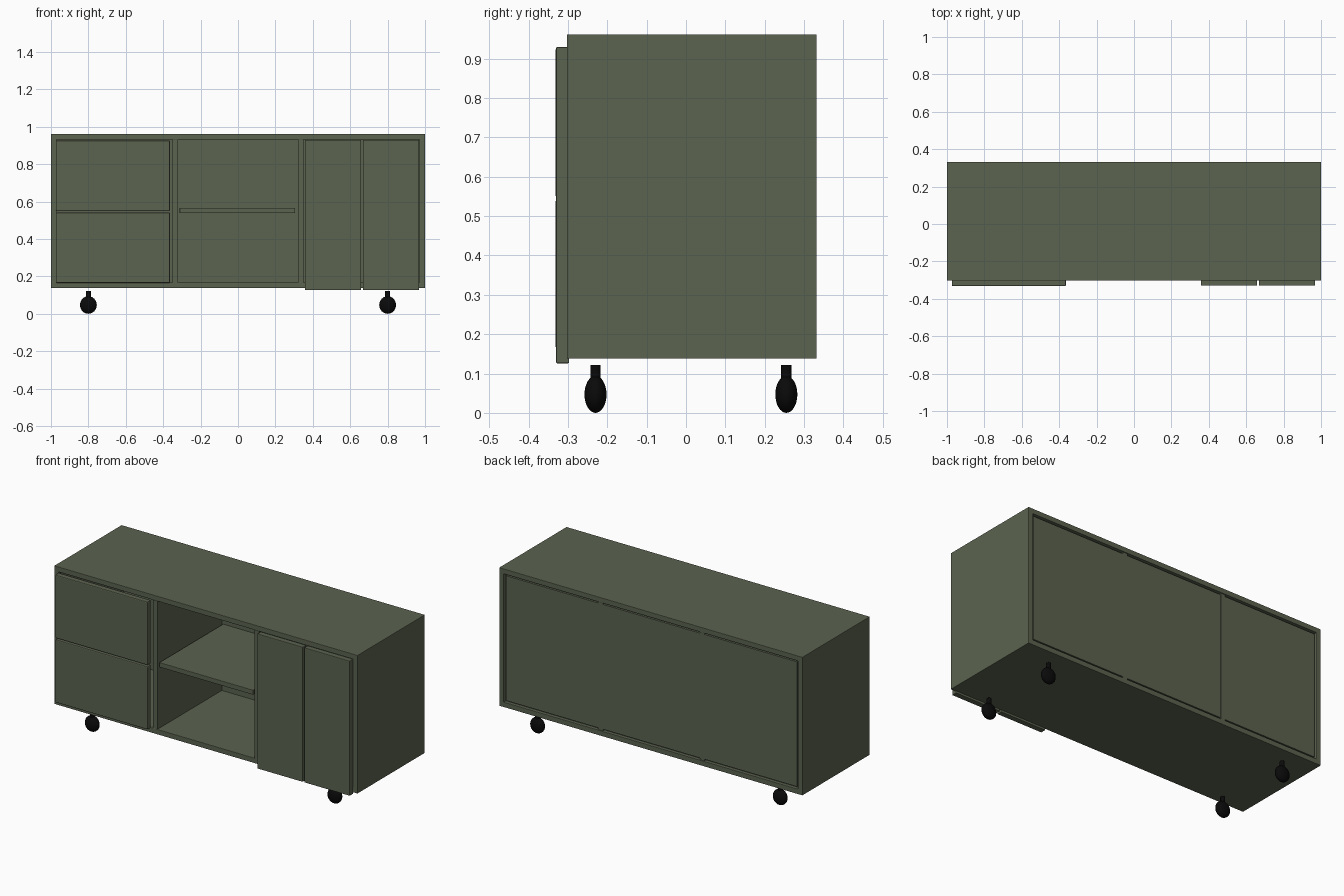
import bpy
import bmesh
from mathutils import Matrix

cube = bpy.data.objects.get("Cube")
if cube:
    bpy.data.objects.remove(cube, do_unlink=True)


def material(name, colour, roughness):
    mat = bpy.data.materials.new(name)
    mat.use_nodes = True
    mat.diffuse_color = colour
    shader = mat.node_tree.nodes["Principled BSDF"]
    shader.inputs["Base Color"].default_value = colour
    shader.inputs["Roughness"].default_value = roughness
    return mat


green = material("olive green", (0.105, 0.125, 0.079, 1), 0.6)
black = material("black rubber", (0.003, 0.003, 0.003, 1), 0.6)


def add_object(name, bm, mat):
    mesh = bpy.data.meshes.new(name)
    bm.to_mesh(mesh)
    bm.free()
    mesh.materials.append(mat)
    obj = bpy.data.objects.new(name, mesh)
    bpy.context.collection.objects.link(obj)
    return obj


def panel(name, x, y, z, bevel=0.0):
    """Box spanning the given (low, high) ranges, with optional softened edges."""
    centre = [(a + b) / 2 for a, b in (x, y, z)]
    size = [b - a for a, b in (x, y, z)]
    bm = bmesh.new()
    bmesh.ops.create_cube(bm, size=1, matrix=Matrix.LocRotScale(centre, None, size))
    obj = add_object(name, bm, green)
    if bevel:
        mod = obj.modifiers.new("soft edges", "BEVEL")
        mod.width = bevel
        mod.segments = 2
    return obj


# Carcass: outer boards and two dividers
T = 0.03
FRONT, BACK, BOTTOM, TOP = -0.303, 0.332, 0.138, 0.962
DEPTH = (FRONT, BACK)
INNER = (BOTTOM + T, TOP - T)
panel("top_board", (-1, 1), DEPTH, (TOP - T, TOP), 0.002)
panel("bottom_board", (-1, 1), DEPTH, (BOTTOM, BOTTOM + T), 0.002)
for side, s in (("right", -1), ("left", 1)):
    panel(side + "_side", sorted((s, s * (1 - T))), DEPTH, (BOTTOM, TOP), 0.002)
    panel(side + "_divider", sorted((s * 0.32, s * 0.35)), (FRONT, 0.327), INNER)

# Back: thin sheet with a raised panel, leaving a narrow groove around it
panel("back_sheet", (T - 1, 1 - T), (0.305, 0.312), INNER)
panel("back_panel", (-0.96, 0.96), (0.31, 0.326), (INNER[0] + 0.01, INNER[1] - 0.01))

# Open shelf in the middle bay
panel("shelf", (-0.312, 0.306), (-0.295, 0.306), (0.538, 0.566), 0.002)

# Drawer fronts and overhanging doors
for name, z in (("lower", (0.165, 0.541)), ("upper", (0.549, 0.926))):
    panel(name + "_drawer_front", (-0.974, -0.364), (-0.332, -0.299), z, 0.005)
for name, x in (("right", (0.358, 0.658)), ("left", (0.668, 0.968))):
    panel(name + "_door", x, (-0.33, -0.297), (0.126, 0.93), 0.003)


# Casters: flattened ball wheel with a short stem
def caster(name, x, y):
    bm = bmesh.new()
    bmesh.ops.create_uvsphere(
        bm, u_segments=32, v_segments=16, radius=1,
        matrix=Matrix.LocRotScale((x, y, 0.047), None, (0.045, 0.028, 0.047)))
    bmesh.ops.create_cone(
        bm, cap_ends=True, segments=24, radius1=0.013, radius2=0.013, depth=0.042,
        matrix=Matrix.Translation((x, y, 0.101)))
    obj = add_object(name, bm, black)
    bpy.ops.object.select_all(action="DESELECT")
    obj.select_set(True)
    bpy.context.view_layer.objects.active = obj
    bpy.ops.object.shade_smooth_by_angle()


for side, x in (("right", -0.8), ("left", 0.8)):
    for end, y in (("front", -0.23), ("back", 0.255)):
        caster(f"{end}_{side}_caster", x, y)
